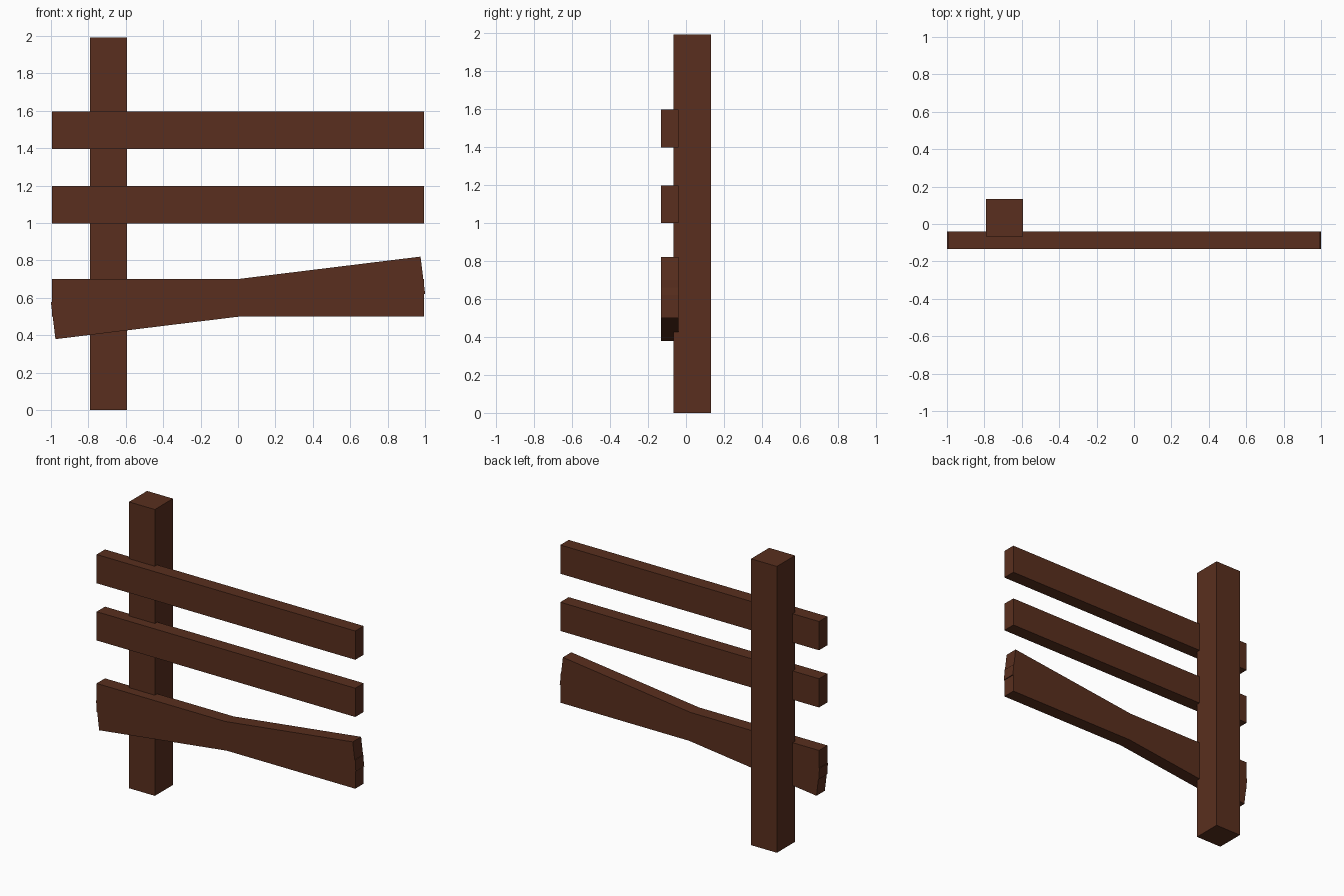
import bpy, math

if "Cube" in bpy.data.objects:
    bpy.data.objects.remove(bpy.data.objects["Cube"])

wood = bpy.data.materials.new("dark_wood")
wood.diffuse_color = (0.1, 0.028, 0.013, 1)
wood.use_nodes = True
wood.node_tree.nodes["Principled BSDF"].inputs["Base Color"].default_value = wood.diffuse_color


def beam(name, centre, size, tilt=0):
    bpy.ops.mesh.primitive_cube_add(size=1, location=centre)
    ob = bpy.context.object
    ob.name = name
    ob.scale = size
    ob.rotation_euler.y = -math.radians(tilt)
    ob.data.materials.append(wood)
    return ob


# Upright post
beam("post", (-0.693, 0.033, 0.996), (0.199, 0.199, 1.992))

# Level rails
RAIL = (1.991, 0.092, 0.2)
for label, z in (("upper", 1.497), ("middle", 1.099), ("lower", 0.6)):
    beam(label + "_rail", (0, -0.0865, z), RAIL)

# Slipped rail crossing the lower one at its middle
beam("slanted_rail", (0, -0.0865, 0.6), RAIL, tilt=7)
